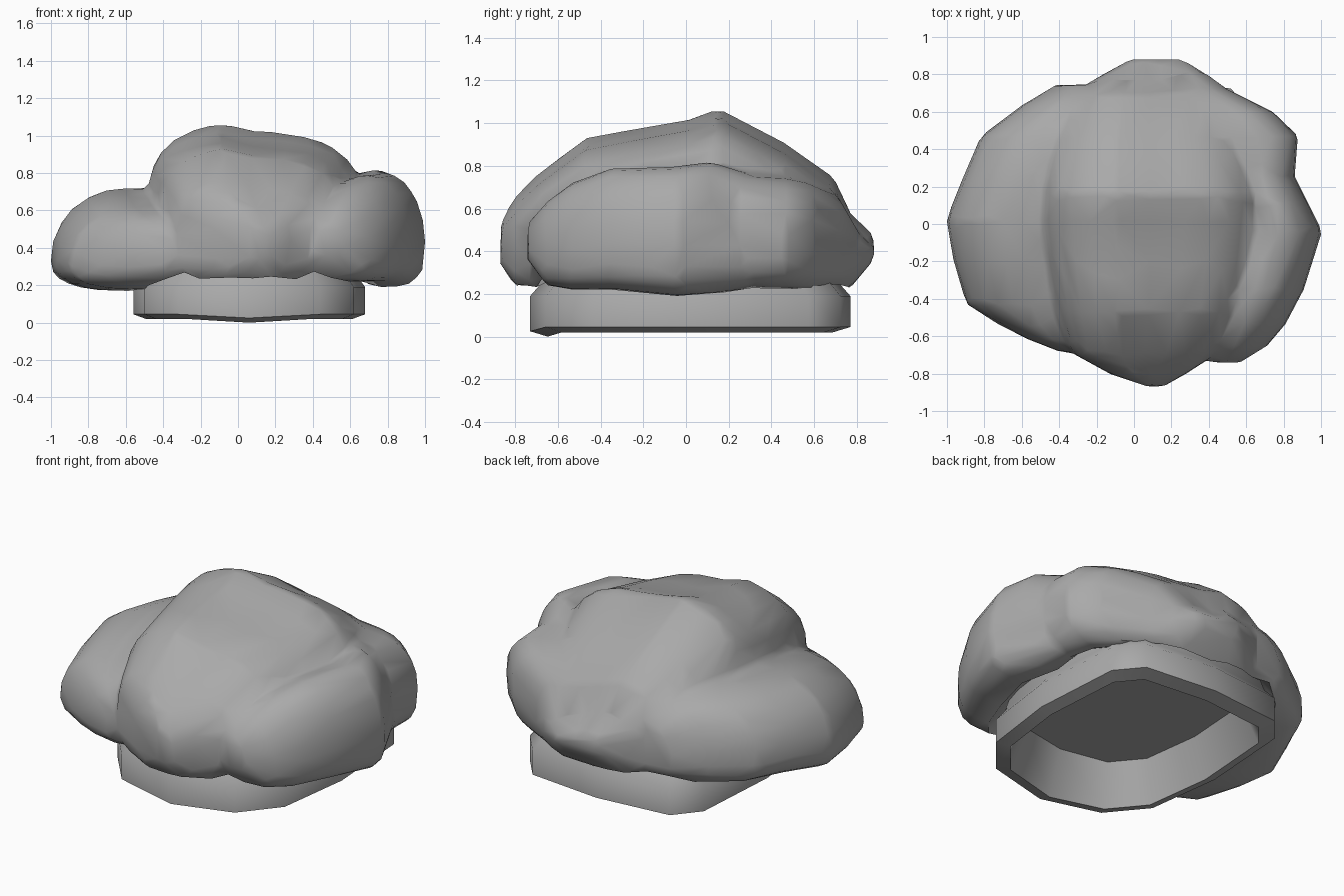
import bpy, bmesh, math
from mathutils import Vector

if "Cube" in bpy.data.objects:
    bpy.data.objects.remove(bpy.data.objects["Cube"])

fabric = bpy.data.materials.new("grey fabric")
fabric.diffuse_color = (0.4, 0.4, 0.4, 1)
fabric.use_nodes = True
fabric.node_tree.nodes["Principled BSDF"].inputs["Base Color"].default_value = fabric.diffuse_color


def power_point(angle, power):
    """Point on a unit superellipse."""
    c, s = math.cos(angle), math.sin(angle)
    return (math.copysign(abs(c) ** (2 / power), c),
            math.copysign(abs(s) ** (2 / power), s))


def bridge_rings(bm, rings):
    """Skin a list of equal vertex rings."""
    n = len(rings[0])
    for a, b in zip(rings, rings[1:]):
        for i in range(n):
            j = (i + 1) % n
            bm.faces.new((a[i], a[j], b[j], b[i]))


def finish(bm, name):
    mesh = bpy.data.meshes.new(name)
    bm.to_mesh(mesh)
    bm.free()
    mesh.materials.append(fabric)
    ob = bpy.data.objects.new(name, mesh)
    bpy.context.collection.objects.link(ob)
    bpy.context.view_layer.objects.active = ob
    ob.select_set(True)
    return ob


def add_puff(bm, stations, widest, top=2.4, bottom=2.4, sag=0.0, sides=24):
    """Loft rounded sections along y; each station is (y, x0, x1, z0, z1)."""
    rings = []
    for y, x0, x1, z0, z1 in stations:
        zc = z0 + widest * (z1 - z0)
        ring = []
        for i in range(sides):
            a = 2 * math.pi * i / sides
            u, v = power_point(a, top if math.sin(a) > 0 else bottom)
            z = zc + v * ((z1 - zc) if v > 0 else (zc - z0))
            z -= sag * max(v, 0) * min(max((u + 0.3) / 0.35, 0), 1)
            ring.append(bm.verts.new(((x0 + x1) / 2 + u * (x1 - x0) / 2, y, z)))
        rings.append(ring)
    bridge_rings(bm, rings)
    bm.faces.new(rings[0])
    bm.faces.new(rings[-1])


bm = bmesh.new()
# tall central puff running front to back, sagging a little on its right
add_puff(bm, [
    (-0.89, 0.07, 0.16, 0.34, 0.54), (-0.82, -0.13, 0.28, 0.24, 0.66),
    (-0.71, -0.33, 0.44, 0.21, 0.77), (-0.48, -0.41, 0.55, 0.21, 0.94),
    (-0.20, -0.46, 0.63, 0.21, 0.99), (0.02, -0.49, 0.66, 0.21, 1.03),
    (0.16, -0.48, 0.65, 0.21, 1.08), (0.47, -0.42, 0.56, 0.21, 0.92),
    (0.71, -0.32, 0.48, 0.21, 0.75), (0.79, -0.22, 0.42, 0.23, 0.58),
    (0.90, -0.02, 0.27, 0.36, 0.48)], 0.58, 2.4, 4.0, 0.055)
# low left puff
add_puff(bm, [
    (-0.70, -0.40, -0.20, 0.28, 0.46), (-0.63, -0.58, -0.20, 0.23, 0.54),
    (-0.54, -0.75, -0.20, 0.20, 0.58), (-0.44, -0.91, -0.20, 0.18, 0.62),
    (-0.20, -0.98, -0.20, 0.17, 0.68), (0.02, -1.02, -0.20, 0.17, 0.72),
    (0.25, -0.93, -0.15, 0.20, 0.72), (0.48, -0.83, -0.10, 0.21, 0.71),
    (0.64, -0.62, -0.05, 0.22, 0.67), (0.76, -0.43, -0.05, 0.28, 0.57)],
    0.30, 2.05, 2.6)
# right puff
add_puff(bm, [
    (-0.76, 0.42, 0.57, 0.36, 0.53), (-0.67, 0.36, 0.72, 0.24, 0.63),
    (-0.55, 0.38, 0.82, 0.22, 0.72), (-0.36, 0.46, 0.92, 0.22, 0.79),
    (-0.04, 0.54, 1.02, 0.19, 0.80), (0.12, 0.55, 0.94, 0.20, 0.82),
    (0.30, 0.42, 0.85, 0.22, 0.77), (0.42, 0.40, 0.72, 0.26, 0.64)],
    0.38, 2.1, 3.2)
# back right puff
add_puff(bm, [
    (0.12, 0.40, 0.80, 0.28, 0.68), (0.25, 0.35, 0.87, 0.22, 0.76),
    (0.48, 0.20, 0.89, 0.22, 0.75), (0.61, 0.12, 0.76, 0.22, 0.72),
    (0.74, 0.10, 0.50, 0.24, 0.64), (0.82, 0.15, 0.40, 0.32, 0.50)],
    0.48, 2.6, 3.0)
bmesh.ops.recalc_face_normals(bm, faces=bm.faces[:])
crown = finish(bm, "puffy_crown")

# fuse the puffs into one soft, coarse skin
remesh = crown.modifiers.new("fuse", 'REMESH')
remesh.mode = 'VOXEL'
remesh.voxel_size = 0.03
soft = crown.modifiers.new("soften", 'SMOOTH')
soft.factor = 0.5
soft.iterations = 3
coarse = crown.modifiers.new("coarse", 'DECIMATE')
coarse.ratio = 0.045
for name in [m.name for m in crown.modifiers]:
    bpy.ops.object.modifier_apply(modifier=name)

# fit the crown to its overall size
lo, hi = Vector((-1, -0.87, 0.17)), Vector((1, 0.88, 1.055))
verts = crown.data.vertices
for k in range(3):
    a = min(v.co[k] for v in verts)
    b = max(v.co[k] for v in verts)
    for v in verts:
        v.co[k] = lo[k] + (v.co[k] - a) / (b - a) * (hi[k] - lo[k])

# lift the underside where it sits inside the head band
CX, CY, RX, RY = 0.06, 0.02, 0.62, 0.75
for v in verts:
    d = abs((v.co.x - CX) / RX) ** 3 + abs((v.co.y - CY) / RY) ** 3
    if d < 0.97 ** 3 and v.co.z < 0.34:
        v.co.z = 0.34
if not crown.data.materials:
    crown.data.materials.append(fabric)
for p in crown.data.polygons:
    p.material_index = 0
bpy.ops.object.shade_smooth_by_angle(angle=math.radians(55))
crown.select_set(False)

# head band, squarer at the back, hollow underneath with a closed ceiling
bm = bmesh.new()
rings = []
for scale, z in [(0.88, 0.37), (0.93, 0.25), (1.0, 0.19),
                 (1.0, 0.045), (0.89, 0.02), (0.77, 0.265)]:
    ring = []
    for i in range(12):
        a = -math.pi / 2 + 2 * math.pi * i / 12
        u, v = power_point(a, 4.6 if math.sin(a) > 0.01 else 2.8)
        drop = 0.02 if z < 0.1 and i == 0 else 0
        ring.append(bm.verts.new((CX + RX * scale * u, CY + RY * scale * v, z - drop)))
    rings.append(ring)
bridge_rings(bm, rings)
bm.faces.new(rings[-1])
bmesh.ops.recalc_face_normals(bm, faces=bm.faces[:])
# keep the outer wall facing outward, as the top is open under the crown
bm.faces.ensure_lookup_table()
wall = bm.faces[24]
if wall.normal.dot(wall.calc_center_median() - Vector((CX, CY, 0.1))) < 0:
    bmesh.ops.reverse_faces(bm, faces=bm.faces[:])
finish(bm, "head_band")
bpy.ops.object.shade_smooth_by_angle(angle=math.radians(50))
